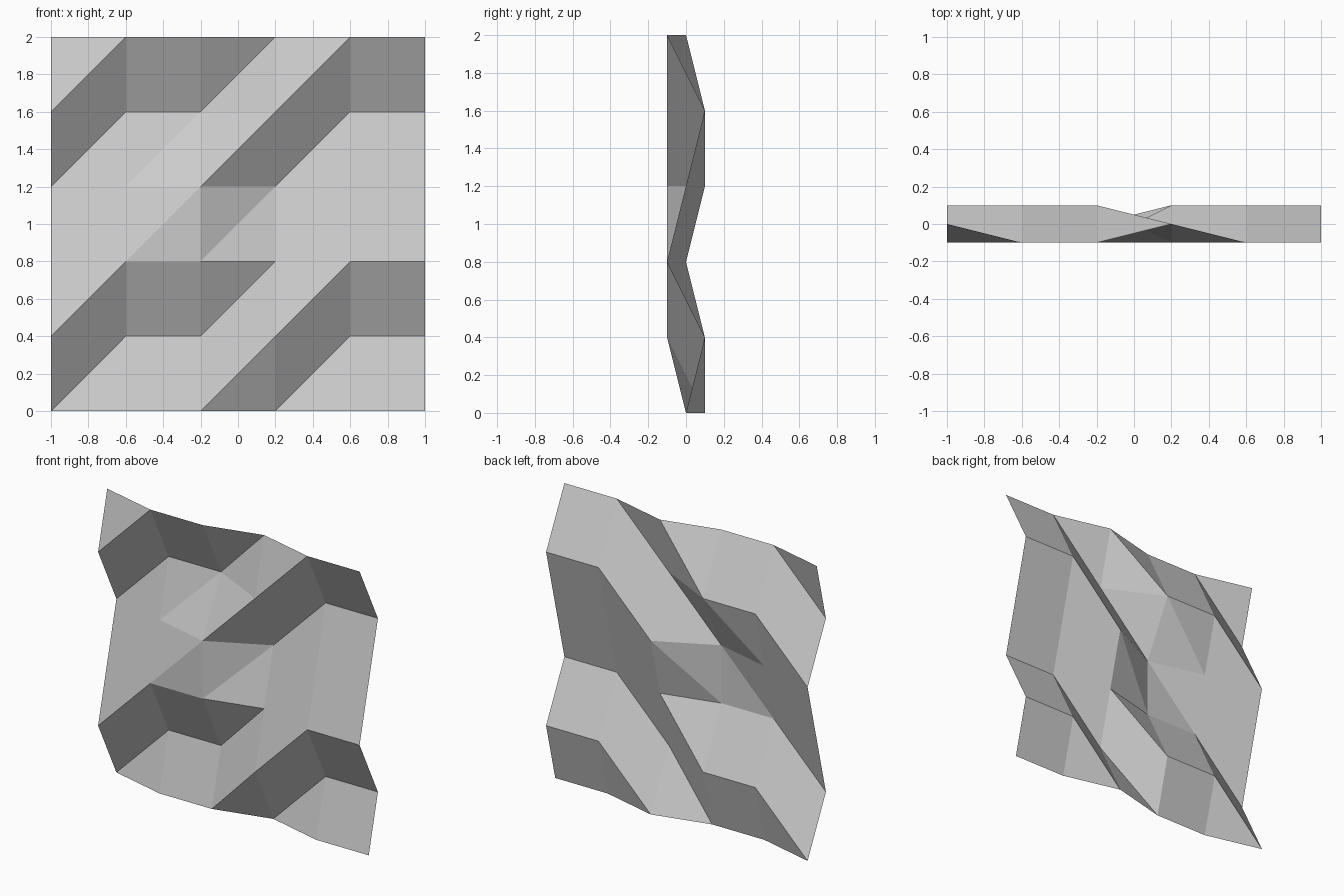
import bpy, bmesh

if "Cube" in bpy.data.objects:
    bpy.data.objects.remove(bpy.data.objects["Cube"])

N, STEP, DEPTH = 6, 0.4, 0.1
# Fold depth repeats every three columns and every three rows (from the bottom up)
PATTERN = [(1, 0, 0), (-1, 1, 1), (0, -1, -1)]


def fold(col, row):
    if (col, row) == (2, 3):  # the single pushed-out point in the middle
        return -DEPTH
    return DEPTH * PATTERN[row % 3][col % 3]


# Folded sheet: grid of points, each cell split along its rising diagonal
bm = bmesh.new()
pts = [[bm.verts.new((-1 + STEP * c, fold(c, r), STEP * r)) for c in range(N)]
       for r in range(N)]
for r in range(N - 1):
    for c in range(N - 1):
        a, b = pts[r][c], pts[r][c + 1]
        d, e = pts[r + 1][c], pts[r + 1][c + 1]
        bm.faces.new((a, b, e))
        bm.faces.new((a, e, d))

mesh = bpy.data.meshes.new("folded_panel")
bm.to_mesh(mesh)
bm.free()
panel = bpy.data.objects.new("folded_panel", mesh)
bpy.context.collection.objects.link(panel)
